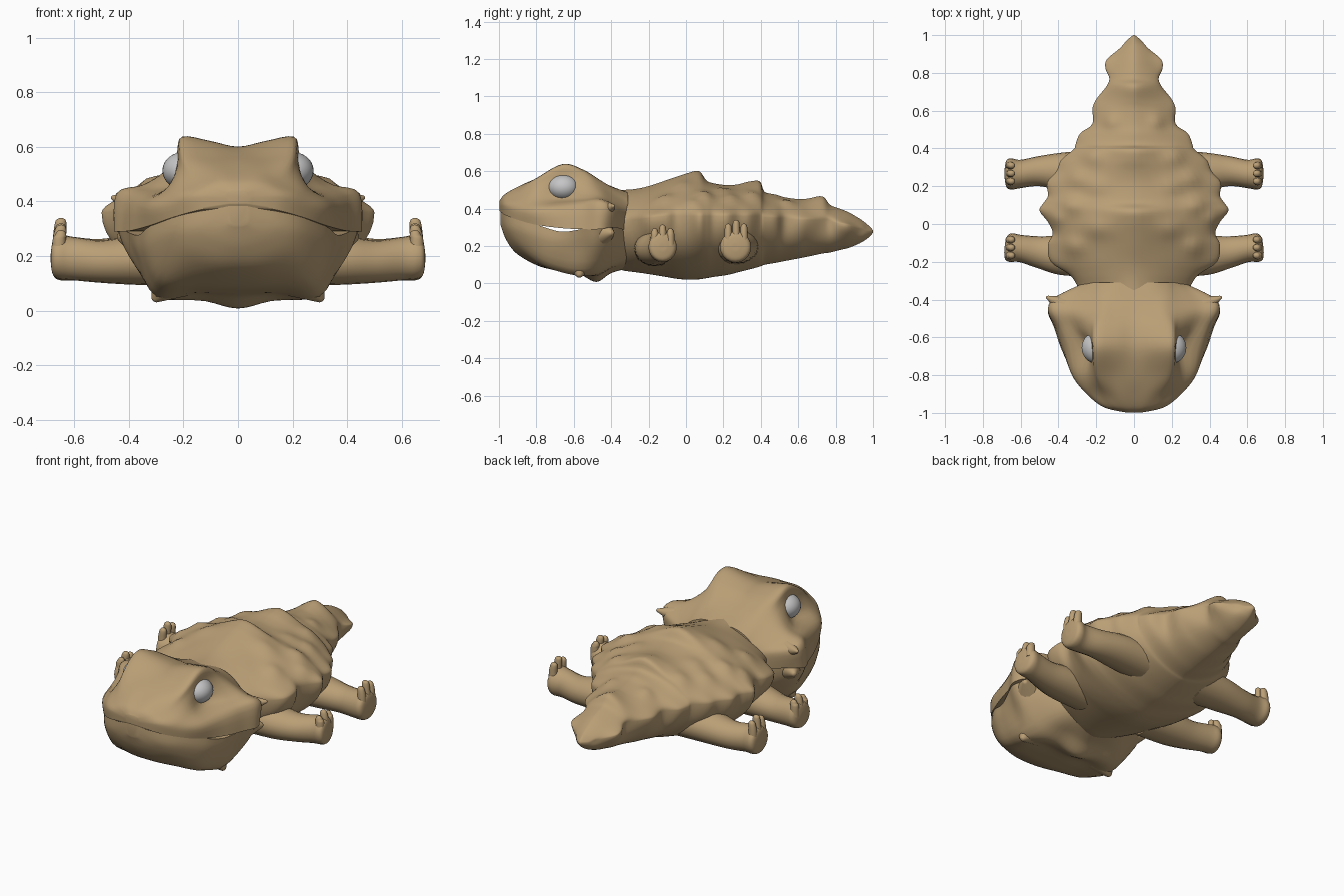
import bpy, bmesh, math
from mathutils import Vector


def material(name, rgb):
    m = bpy.data.materials.new(name)
    m.diffuse_color = (*rgb, 1)
    return m


TAN = material("tan skin", (0.49, 0.345, 0.18))
WHITE = material("eye grey", (0.56, 0.56, 0.57))


def smooth_rows(rows, steps):
    """Catmull-Rom interpolation of equal-length number rows."""
    out = []
    n = len(rows)
    for i in range(n - 1):
        p0, p1, p2, p3 = rows[max(i - 1, 0)], rows[i], rows[i + 1], rows[min(i + 2, n - 1)]
        for s in range(steps):
            t = s / steps
            out.append([0.5 * (2 * b + (c - a) * t + (2 * a - 5 * b + 4 * c - d) * t * t
                               + (3 * b - a - 3 * c + d) * t ** 3)
                        for a, b, c, d in zip(p0, p1, p2, p3)])
    out.append(list(rows[-1]))
    return out


def finish(ob, mat, angle=50):
    ob.data.materials.append(mat)
    bpy.ops.object.select_all(action='DESELECT')
    ob.select_set(True)
    bpy.context.view_layer.objects.active = ob
    bpy.ops.object.shade_smooth_by_angle(angle=math.radians(angle))


def skin(name, rings, mat=TAN):
    """Closed rings of points bridged into a capped solid."""
    bm = bmesh.new()
    vs = [[bm.verts.new(p) for p in r] for r in rings]
    n = len(rings[0])
    for a, b in zip(vs, vs[1:]):
        for j in range(n):
            k = (j + 1) % n
            bm.faces.new((a[j], a[k], b[k], b[j]))
    bm.faces.new(vs[0])
    bm.faces.new(vs[-1])
    bmesh.ops.recalc_face_normals(bm, faces=bm.faces)
    me = bpy.data.meshes.new(name)
    bm.to_mesh(me)
    bm.free()
    ob = bpy.data.objects.new(name, me)
    bpy.context.collection.objects.link(ob)
    finish(ob, mat)
    return ob


def half_loft(name, sections):
    """Sections (y, x, z, x, z, ...) for one half, mirrored into rings."""
    rings = []
    for row in smooth_rows(sections, 6):
        y, half = row[0], [row[i:i + 2] for i in range(1, len(row), 2)]
        if half[0][0] > half[-1][0]:
            half.reverse()
        full = [[-x, z] for x, z in reversed(half[1:])] + half
        rings.append([(x, y, z) for x, z in smooth_rows(full, 4)])
    return skin(name, rings)


def tube(name, rows, steps=5, sides=20):
    """Rows (x, y, z, horizontal radius, other radius) along one direction."""
    d = (Vector(rows[-1][:3]) - Vector(rows[0][:3])).normalized()
    u = d.cross(Vector((0, 0, 1)))
    u = u.normalized() if u.length > 0.1 else Vector((0, 1, 0))
    v = d.cross(u)
    rings = []
    for x, y, z, a, b in smooth_rows(rows, steps):
        rings.append([Vector((x, y, z)) + u * a * math.cos(t) + v * b * math.sin(t)
                      for t in (2 * math.pi * k / sides for k in range(sides))])
    return skin(name, rings)


def spike(name, base, tip, r):
    """Wide-based cone that melts into the skin and ends in a blunt tip."""
    b, t = Vector(base), Vector(tip)
    tube(name, [(*b.lerp(t, f), r * s, r * s) for f, s in
                ((0, 1), (0.5, 0.55), (0.85, 0.24), (0.97, 0.12), (1, 0.01))], 4, 14)


# Body and tail: y, half width, top, bottom, height of side ridge
body = [
    (-0.44, 0.27, 0.50, 0.10, 0.34), (-0.34, 0.295, 0.50, 0.07, 0.34), (-0.27, 0.34, 0.505, 0.06, 0.34),
    (-0.20, 0.44, 0.52, 0.05, 0.35), (-0.11, 0.455, 0.55, 0.035, 0.36), (-0.05, 0.43, 0.57, 0.025, 0.36),
    (0.01, 0.455, 0.59, 0.02, 0.36), (0.07, 0.50, 0.60, 0.022, 0.36), (0.11, 0.48, 0.55, 0.028, 0.36),
    (0.15, 0.455, 0.535, 0.035, 0.36), (0.22, 0.46, 0.525, 0.045, 0.36), (0.28, 0.41, 0.53, 0.06, 0.36),
    (0.34, 0.385, 0.545, 0.075, 0.36), (0.395, 0.32, 0.545, 0.09, 0.36), (0.42, 0.31, 0.49, 0.10, 0.355),
    (0.48, 0.285, 0.475, 0.11, 0.35), (0.53, 0.22, 0.46, 0.12, 0.345), (0.61, 0.22, 0.45, 0.135, 0.34),
    (0.66, 0.20, 0.455, 0.145, 0.34), (0.73, 0.145, 0.465, 0.16, 0.335), (0.77, 0.13, 0.42, 0.165, 0.33),
    (0.82, 0.15, 0.40, 0.178, 0.32), (0.87, 0.145, 0.38, 0.19, 0.31), (0.93, 0.075, 0.345, 0.215, 0.29),
    (0.97, 0.04, 0.315, 0.24, 0.28), (1.0, 0.005, 0.285, 0.27, 0.28)]
# Rounded scale bumps on the back: x, y, radius, height
bumps = [(0.2, -0.02, 0.05, 0.015), (0.32, -0.12, 0.05, 0.03), (0.33, 0.1, 0.05, 0.03),
         (0.41, 0.03, 0.04, 0.025), (0.2, 0.2, 0.05, 0.02), (0.3, 0.24, 0.05, 0.025),
         (0.22, 0.36, 0.05, 0.025), (0.12, 0.54, 0.04, 0.02)]
rows = smooth_rows(body, 4)


def averaged(i, col):
    """Local mean, so scallops and crests stay near the ridge lines."""
    k = min(8, i, len(rows) - 1 - i)
    near = rows[i - k:i + k + 1]
    return sum(r[col] for r in near) / len(near)


rings = []
for i, (y, w, zt, zb, zm) in enumerate(rows):
    ws, zs = averaged(i, 1), averaged(i, 2)
    ring = []
    for k in range(64):
        a = 2 * math.pi * k / 64
        c, s = math.cos(a), math.sin(a)
        t = abs(c)
        wk = ws + (w - ws) * math.exp(-(s / 0.5) ** 2)
        if s >= 0:
            x = wk * c
            top = zs + (zt - zs) * math.exp(-(x / 0.14) ** 2)
            z = zm + (top - zm) * s * (1 - 0.5 * t ** 1.3)
            z += s ** 0.5 * sum(h * math.exp(-((abs(x) - bx) ** 2 + (y - by) ** 2) / r ** 2)
                                for bx, by, r, h in bumps)
        else:
            x = wk * math.copysign(t ** 1.25, c)
            z = zm - (zm - zb) * abs(s) ** 0.95
        ring.append((x, y, z))
    rings.append(ring)
skin("body_and_tail", rings)

# Upper head: centre, crown, brow, eye wall, cheek, edge, lip
half_loft("upper_head", [
    (-0.998, 0, .44, .015, .44, .03, .435, .035, .43, .04, .42, .04, .41, .03, .39),
    (-0.97, 0, .475, .05, .475, .09, .465, .12, .45, .15, .43, .16, .41, .15, .367),
    (-0.9, 0, .515, .08, .515, .14, .495, .185, .465, .23, .43, .25, .39, .245, .34),
    (-0.8, 0, .56, .1, .56, .19, .56, .215, .52, .26, .45, .325, .39, .32, .313),
    (-0.66, 0, .60, .1, .62, .205, .636, .222, .57, .24, .46, .36, .41, .385, .295),
    (-0.55, 0, .585, .1, .60, .20, .605, .235, .55, .31, .46, .40, .42, .422, .29),
    (-0.46, 0, .545, .1, .55, .17, .55, .25, .51, .35, .46, .445, .43, .455, .29),
    (-0.39, 0, .515, .1, .515, .17, .505, .24, .47, .33, .43, .42, .405, .40, .3),
    (-0.31, 0, .485, .1, .485, .17, .46, .21, .43, .24, .40, .26, .36, .25, .28)])

# Lower jaw: lip, side, lower corner, underside, centre
half_loft("lower_jaw", [
    (-0.992, .03, .392, .035, .36, .03, .325, .015, .315, 0, .315),
    (-0.96, .15, .372, .155, .31, .12, .27, .06, .24, 0, .23),
    (-0.9, .24, .345, .243, .28, .2, .21, .1, .165, 0, .155),
    (-0.78, .325, .308, .325, .23, .27, .115, .14, .095, 0, .09),
    (-0.67, .365, .277, .355, .2, .29, .07, .15, .07, 0, .068),
    (-0.57, .405, .288, .375, .2, .30, .05, .14, .06, 0, .05),
    (-0.48, .445, .31, .40, .2, .28, .06, .12, .035, 0, .008),
    (-0.40, .39, .32, .36, .22, .25, .1, .12, .075, 0, .055),
    (-0.31, .25, .30, .24, .22, .2, .15, .11, .10, 0, .08)])

for s, side in ((1, "right"), (-1, "left")):
    # Head crest and jaw spikes
    spike(f"crest_spike_{side}", (s * .35, -.44, .39), (s * .465, -.385, .415), .06)
    spike(f"cheek_spike_{side}", (s * .35, -.46, .27), (s * .44, -.39, .27), .09)
    spike(f"chin_spike_{side}", (s * .25, -.57, .11), (s * .31, -.57, .035), .09)

    # Eyes
    bpy.ops.mesh.primitive_uv_sphere_add(segments=32, ring_count=20,
                                         location=(s * .2, -.655, .513))
    eye = bpy.context.object
    eye.name = f"eye_{side}"
    eye.scale = (.077, .083, .068)
    finish(eye, WHITE)

    # Legs with rounded, outward-facing feet
    tube(f"front_leg_{side}", [
        (s * .2, -.17, .19, .11, .10), (s * .38, -.165, .185, .105, .09), (s * .5, -.15, .18, .085, .078),
        (s * .6, -.13, .19, .072, .079), (s * .65, -.125, .195, .076, .08),
        (s * .675, -.125, .195, .064, .068), (s * .684, -.125, .195, .03, .03),
        (s * .685, -.125, .195, .005, .005)])
    tube(f"back_leg_{side}", [
        (s * .18, .27, .20, .12, .10), (s * .36, .275, .195, .105, .09), (s * .5, .28, .185, .08, .078),
        (s * .6, .265, .19, .075, .08), (s * .65, .265, .195, .083, .084),
        (s * .675, .265, .195, .07, .07), (s * .684, .265, .195, .03, .03),
        (s * .685, .265, .195, .005, .005)])

    # Three upturned toes on each foot
    for leg, yc, top in (("front", -.125, .315), ("back", .268, .34)):
        for i in (-1, 0, 1):
            y, zt = yc + i * .042, top - (.02 if i else 0)
            tube(f"{leg}_toe_{i + 2}_{side}", [
                (s * .655, y, .20, .023, .026), (s * .655, y, .26, .021, .024),
                (s * .65, y, zt - .02, .018, .021), (s * .648, y, zt - .005, .012, .014),
                (s * .647, y, zt, .001, .001)], 4, 12)
